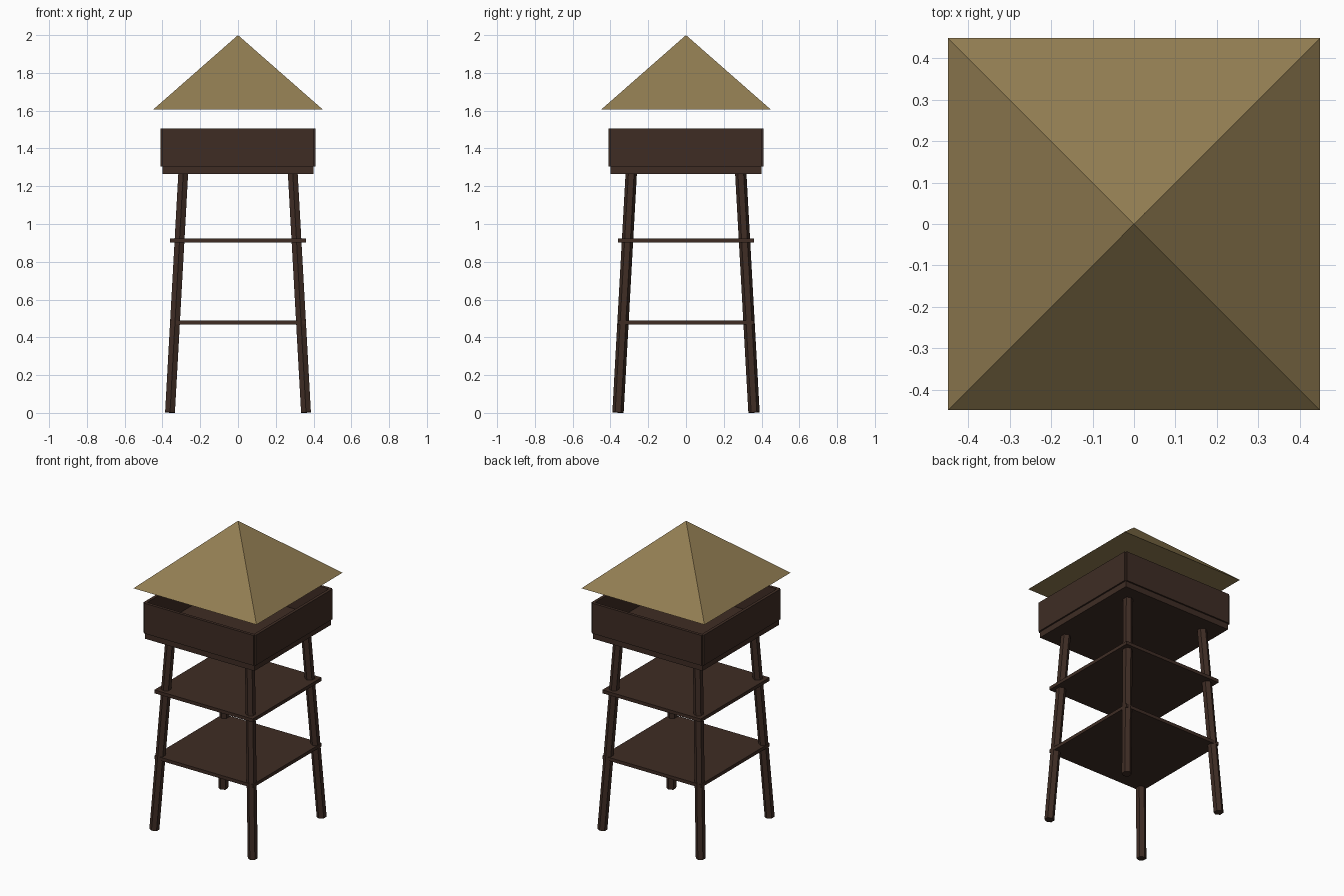
import bpy, math
from mathutils import Vector

if "Cube" in bpy.data.objects:
    bpy.data.objects.remove(bpy.data.objects["Cube"])


def lin(c):
    c /= 255
    return c / 12.92 if c <= 0.04045 else ((c + 0.055) / 1.055) ** 2.4


def material(name, rgb):
    m = bpy.data.materials.new(name)
    m.diffuse_color = (*[lin(c) for c in rgb], 1)
    m.use_nodes = True
    m.node_tree.nodes["Principled BSDF"].inputs["Base Color"].default_value = m.diffuse_color
    return m


wood = material("dark wood", (62, 44, 36))
thatch = material("thatch", (146, 125, 82))


def finish(name, mat):
    ob = bpy.context.object
    ob.name = name
    ob.data.materials.append(mat)
    return ob


def box(name, centre, size):
    bpy.ops.mesh.primitive_cube_add(size=1, location=centre)
    ob = finish(name, wood)
    ob.scale = size
    bpy.ops.object.transform_apply(location=False, rotation=False, scale=True)


# splayed six-sided legs
for sx, sy, name in ((-1, -1, "front_left"), (1, -1, "front_right"),
                     (-1, 1, "back_left"), (1, 1, "back_right")):
    a = Vector((0.36 * sx, 0.36 * sy, 0.002))
    b = Vector((0.289 * sx, 0.289 * sy, 1.285))
    bpy.ops.mesh.primitive_cylinder_add(vertices=6, radius=0.03,
                                        depth=(b - a).length, location=(a + b) / 2)
    leg = finish(name + "_leg", wood)
    leg.rotation_euler = Vector((0, 0, 1)).rotation_difference(b - a).to_euler()

# thin decks between the legs
box("lower_deck", (0, 0, 0.478), (0.72, 0.72, 0.022))
box("upper_deck", (0, 0, 0.912), (0.72, 0.72, 0.022))

# lookout floor and its four parapet walls
box("lookout_floor", (0, 0, 1.286), (0.8, 0.8, 0.04))
for s, fb, lr in ((-1, "front", "left"), (1, "back", "right")):
    box(fb + "_wall", (0, 0.4 * s, 1.405), (0.8, 0.02, 0.2))
    box(lr + "_wall", (0.4 * s, 0, 1.405), (0.02, 0.8, 0.2))

# pyramid roof floating above the parapet
bpy.ops.mesh.primitive_cone_add(vertices=4, radius1=0.45 * math.sqrt(2), radius2=0,
                                depth=0.395, location=(0, 0, 1.8025),
                                rotation=(0, 0, math.pi / 4))
finish("roof", thatch)
